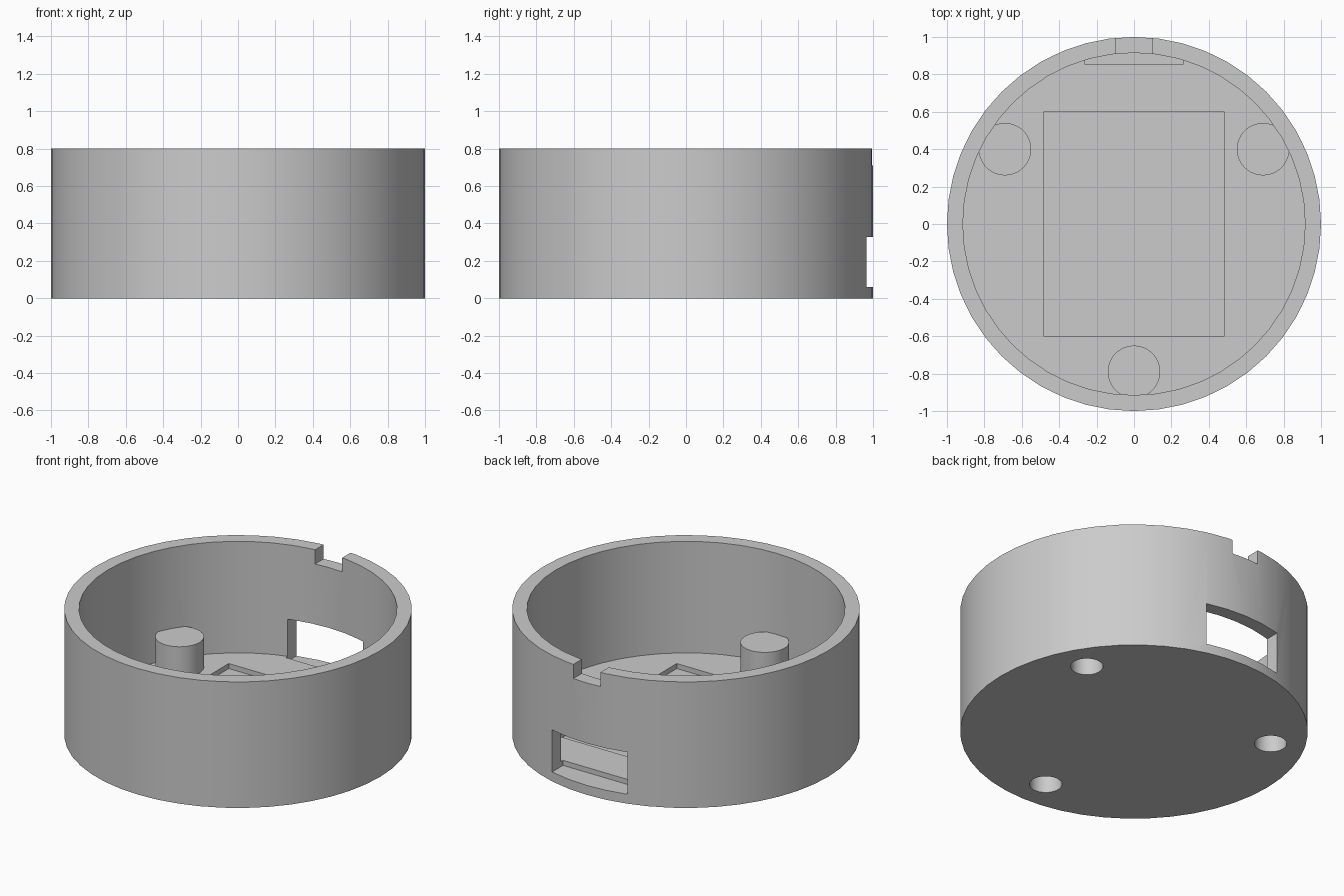
import bpy
import bmesh
from math import radians
from mathutils import Matrix, Vector

cube = bpy.data.objects.get("Cube")
if cube:
    bpy.data.objects.remove(cube, do_unlink=True)

HEIGHT, FLOOR, RECESS = 0.8, 0.092, 0.06
OUTER, INNER = 1.0, 0.915
POST_RADIUS, POST_TOP = 0.14, 0.285
HOLE_RADIUS, HOLE_TOP = 0.093, 0.235
POSTS = [(-0.69, 0.4), (0.69, 0.4), (0, -0.79)]

grey = bpy.data.materials.new("plain_grey")
grey.use_nodes = True
colour = (0.6, 0.6, 0.6, 1)
grey.diffuse_color = colour
grey.node_tree.nodes["Principled BSDF"].inputs["Base Color"].default_value = colour


def finish(name, bm):
    mesh = bpy.data.meshes.new(name)
    bmesh.ops.recalc_face_normals(bm, faces=bm.faces)
    bm.to_mesh(mesh)
    bm.free()
    mesh.materials.append(grey)
    obj = bpy.data.objects.new(name, mesh)
    bpy.context.collection.objects.link(obj)
    return obj


def cylinder(name, radius, low, high, at=(0, 0), sides=48):
    bm = bmesh.new()
    place = Matrix.Translation((*at, (low + high) / 2))
    bmesh.ops.create_cone(bm, cap_ends=True, segments=sides, radius1=radius,
                          radius2=radius, depth=high - low, matrix=place)
    return finish(name, bm)


def box(name, low, high):
    low, high = Vector(low), Vector(high)
    bm = bmesh.new()
    place = Matrix.Translation((low + high) / 2) @ Matrix.Diagonal((*(high - low), 1))
    bmesh.ops.create_cube(bm, size=1, matrix=place)
    return finish(name, bm)


def combine(target, tool, operation):
    """Apply a boolean to the target and discard the tool."""
    tool.hide_render = True
    mod = target.modifiers.new(tool.name, "BOOLEAN")
    mod.operation, mod.solver, mod.object = operation, "EXACT", tool
    bpy.context.view_layer.objects.active = target
    bpy.ops.object.modifier_apply(modifier=mod.name)
    bpy.data.objects.remove(tool, do_unlink=True)


# Round cup with a thin floor
case = cylinder("round_case", OUTER, 0, HEIGHT)
combine(case, cylinder("cavity", INNER, FLOOR, HEIGHT + 0.2), "DIFFERENCE")

# Posts rising from the floor, with blind holes from below
for at in POSTS:
    combine(case, cylinder("post", POST_RADIUS, 0.03, POST_TOP, at), "UNION")
    combine(case, cylinder("post_hole", HOLE_RADIUS, -0.1, HOLE_TOP, at), "DIFFERENCE")

# Rectangular floor recess, rear window and rim notch
for name, low, high in [
    ("floor_recess", (-0.485, -0.6, RECESS), (0.485, 0.6, 0.2)),
    ("rear_window", (-0.265, 0.855, RECESS), (0.265, 1.2, 0.327)),
    ("rim_notch", (-0.095, 0.8, 0.71), (0.095, 1.2, 1)),
]:
    combine(case, box(name, low, high), "DIFFERENCE")

# Smooth walls with crisp edges
bpy.ops.object.select_all(action="DESELECT")
case.select_set(True)
bpy.context.view_layer.objects.active = case
bpy.ops.object.shade_smooth_by_angle(angle=radians(30))
